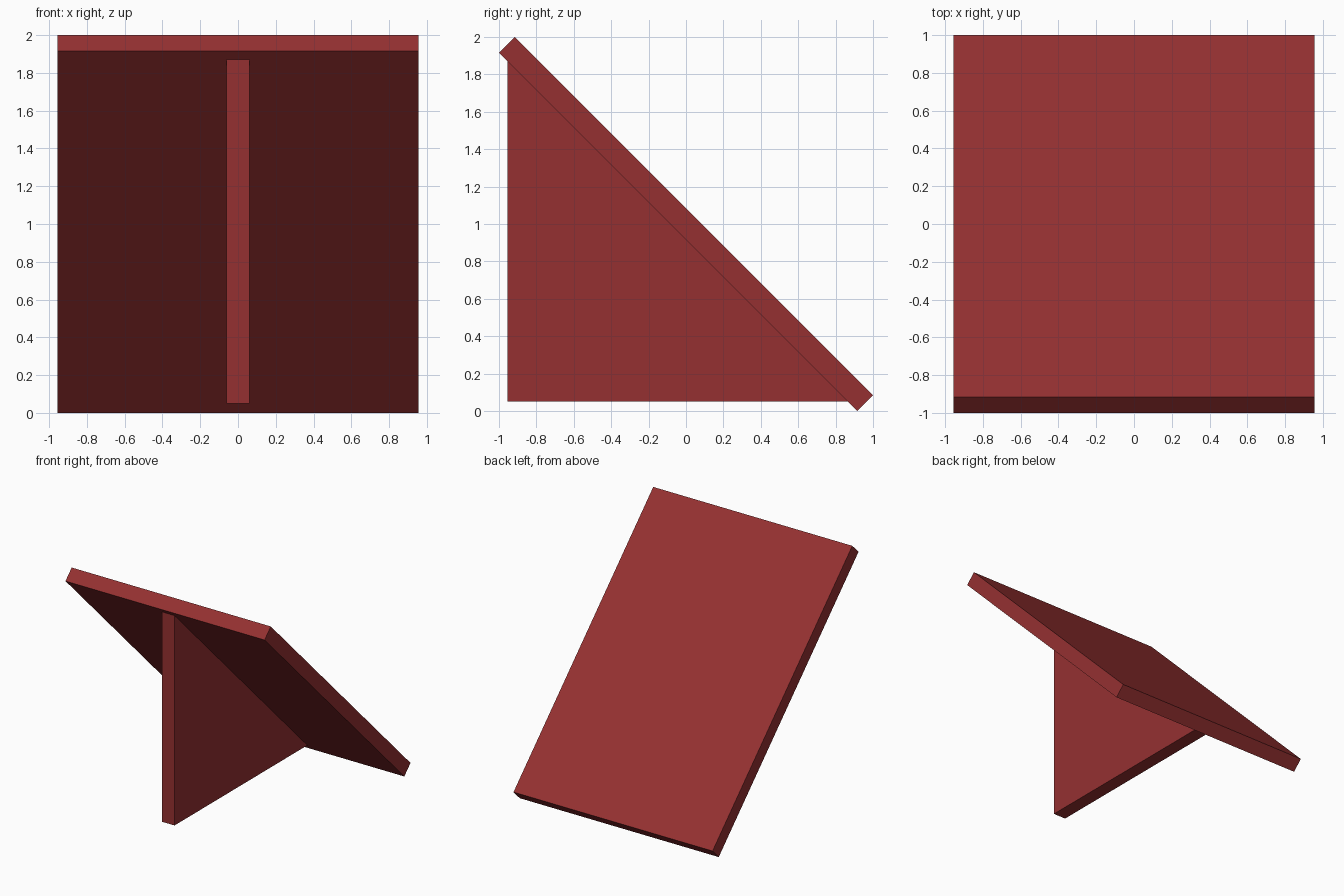
import bpy
import bmesh
from mathutils import Vector

cube = bpy.data.objects.get("Cube")
if cube:
    bpy.data.objects.remove(cube, do_unlink=True)

# Single dark red finish
red = bpy.data.materials.new("dark_red")
red.use_nodes = True
colour = (0.30, 0.03, 0.031, 1.0)
red.diffuse_color = colour
red.node_tree.nodes["Principled BSDF"].inputs["Base Color"].default_value = colour


def extrude_profile(name, profile, half_width):
    """Extrude a (y, z) side profile symmetrically along x."""
    bm = bmesh.new()
    face = bm.faces.new([bm.verts.new((-half_width, y, z)) for y, z in profile])
    result = bmesh.ops.extrude_face_region(bm, geom=[face])
    verts = [g for g in result["geom"] if isinstance(g, bmesh.types.BMVert)]
    bmesh.ops.translate(bm, verts=verts, vec=Vector((2 * half_width, 0, 0)))
    bmesh.ops.recalc_face_normals(bm, faces=bm.faces)
    mesh = bpy.data.meshes.new(name)
    bm.to_mesh(mesh)
    bm.free()
    mesh.materials.append(red)
    obj = bpy.data.objects.new(name, mesh)
    bpy.context.collection.objects.link(obj)
    return obj


# Sloping panel, tilted 45 degrees
edge = 0.915
extrude_profile("sloped_panel",
                [(-1, 1 + edge), (-edge, 2), (1, 1 - edge), (edge, 0)], 0.955)

# Triangular support fin meeting the panel's underside
front, base = -0.955, 0.05
extrude_profile("support_fin",
                [(front, base), (front, edge - front), (edge - base, base)], 0.06)
